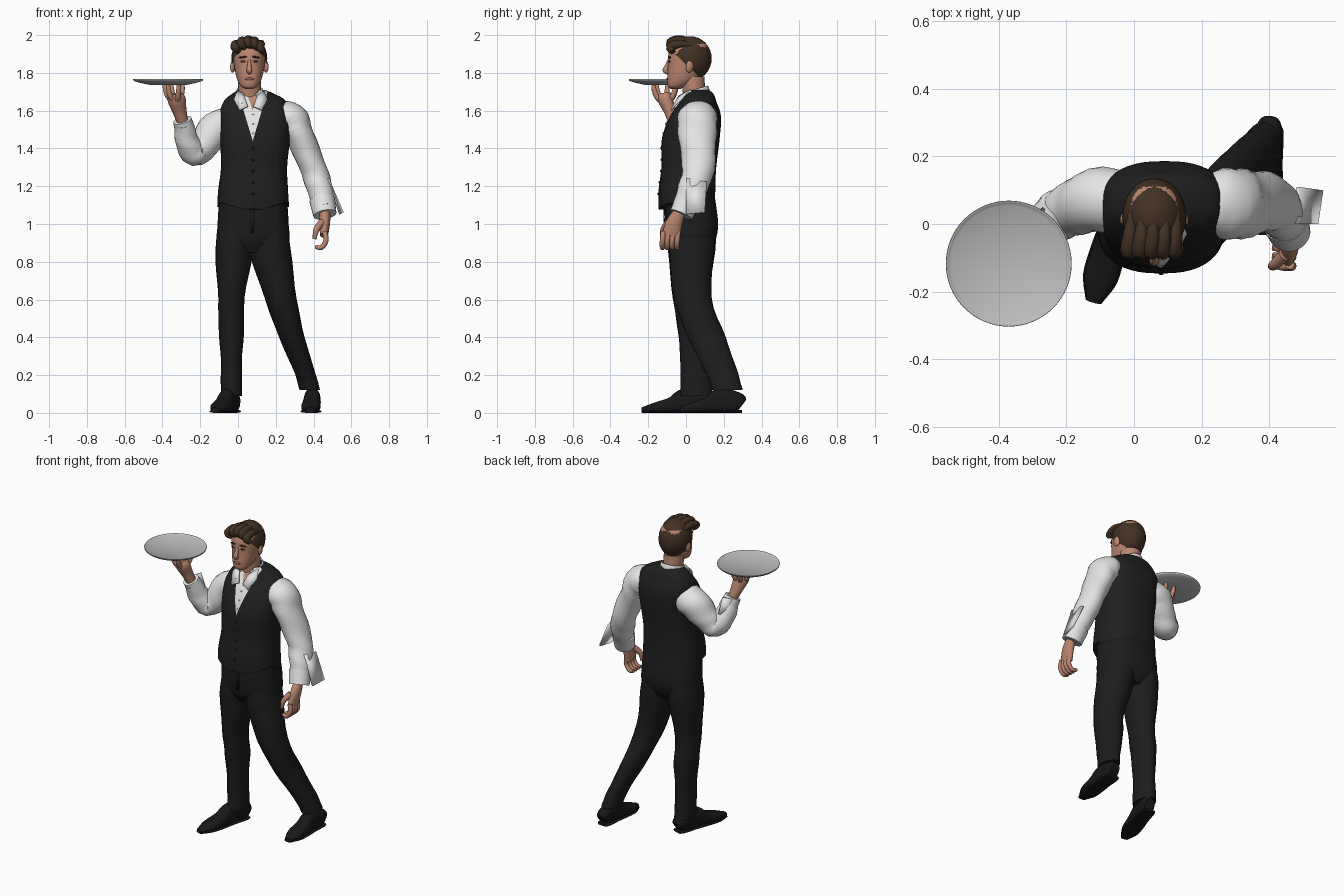
import bpy, bmesh, math
from mathutils import Vector, Matrix, Euler

default = bpy.data.objects.get("Cube")
if default:
    bpy.data.objects.remove(default, do_unlink=True)

CM = 0.01  # all part sizes are given in hundredths of a unit
X, Y, Z = Vector((1, 0, 0)), Vector((0, 1, 0)), Vector((0, 0, 1))


def material(name, *rgb):
    mat = bpy.data.materials.new(name)
    mat.use_nodes = True
    mat.diffuse_color = (*rgb, 1)
    bsdf = next(n for n in mat.node_tree.nodes if n.type == 'BSDF_PRINCIPLED')
    bsdf.inputs["Base Color"].default_value = (*rgb, 1)
    return mat


white = material("white shirt", .78, .78, .79)
black = material("black vest", .014, .014, .015)
charcoal = material("charcoal trousers", .012, .012, .013)
leather = material("black leather", .009, .009, .009)
skin = material("skin", .5, .24, .16)
brown = material("brown hair", .055, .03, .017)
metal = material("tray metal", .5, .5, .5)
rose = material("lips", .36, .14, .1)
dark = material("dark eyes", .06, .035, .03)


def finish(name, bm, *mats, angle=50):
    """Turn a bmesh into a smooth-shaded object."""
    bmesh.ops.recalc_face_normals(bm, faces=bm.faces)
    mesh = bpy.data.meshes.new(name)
    bm.to_mesh(mesh)
    bm.free()
    for mat in mats:
        mesh.materials.append(mat)
    for poly in mesh.polygons:
        poly.use_smooth = True
    mesh.set_sharp_from_angle(angle=math.radians(angle))
    obj = bpy.data.objects.new(name, mesh)
    bpy.context.collection.objects.link(obj)
    return obj


def smooth_path(stations, steps):
    """Catmull-Rom interpolation of stations of any dimension."""
    p = [Vector(s) for s in stations]
    p = [p[0] * 2 - p[1]] + p + [p[-1] * 2 - p[-2]]
    out = []
    for a, b, c, d in zip(p, p[1:], p[2:], p[3:]):
        for k in range(steps):
            t = k / steps
            out.append((b * 2 + (c - a) * t + (a * 2 - b * 5 + c * 4 - d) * t * t
                        + (b * 3 - a - c * 3 + d) * t ** 3) / 2)
    return out + [p[-2]]


def loft_mesh(stations, ref=None, sides=24, steps=4, square=2, folds=0):
    """Loft ellipses (x, y, z, a, b); level rings, or across the path if ref is set."""
    bm = bmesh.new()
    path = smooth_path(stations, steps)
    rings = []
    for i, s in enumerate(path):
        u, v = X, Y
        if ref:
            tangent = (path[min(i + 1, len(path) - 1)] - path[max(i - 1, 0)]).to_3d()
            u = ref.cross(tangent).normalized()
            v = tangent.cross(u).normalized()
        ring = []
        for k in range(sides):
            ang = math.tau * k / sides
            c, d = math.cos(ang), math.sin(ang)
            crease = 1 + folds * math.sin(i * 1.5 + 2 * ang)
            c = math.copysign(abs(c) ** (2 / square), c) * max(s[3], .05) * crease
            d = math.copysign(abs(d) ** (2 / square), d) * max(s[4], .05) * crease
            ring.append(bm.verts.new((s.to_3d() + u * c + v * d) * CM))
        rings.append(ring)
    for lower, upper in zip(rings, rings[1:]):
        for k in range(sides):
            n = (k + 1) % sides
            bm.faces.new((lower[k], lower[n], upper[n], upper[k]))
    bm.faces.new(rings[0])
    bm.faces.new(rings[-1])
    return bm


def loft(name, stations, mat, **options):
    return finish(name, loft_mesh(stations, **options), mat)


def tube(name, points, radii, mat, **options):
    return loft(name, [(*p, r, r) for p, r in zip(points, radii)], mat, **options)


def ball_mesh(loc, size, rot=(0, 0, 0)):
    bm = bmesh.new()
    matrix = Matrix.LocRotScale(Vector(loc) * CM, Euler(rot), Vector(size) * CM)
    bmesh.ops.create_uvsphere(bm, u_segments=24, v_segments=16, radius=1, matrix=matrix)
    return bm


def ball(name, loc, size, mat, rot=(0, 0, 0)):
    return finish(name, ball_mesh(loc, size, rot), mat)


def plate(name, corners, mat, thickness=.006):
    bm = bmesh.new()
    bm.faces.new([bm.verts.new(Vector(c) * CM) for c in corners])
    obj = finish(name, bm, mat)
    obj.modifiers.new("thickness", 'SOLIDIFY').thickness = thickness
    return obj


def front(obj, x, z):
    """Point on the front surface of an object."""
    bpy.context.view_layer.update()
    hit, place, _, _ = obj.ray_cast(Vector((x * CM, -1, z * CM)), Y)
    return (x, place.y / CM if hit else -9, z)


# Vest torso, with the shirt and throat cut into the front as two V shapes
bm = loft_mesh([(8, .5, 109, 19, 15), (8, .5, 118, 18.5, 15), (8.5, 1.5, 130, 17.5, 14.5),
                (9, 2.5, 145, 18.5, 15.3), (9, 5, 157, 19, 13.5), (9, 6.5, 165, 16.5, 9.5),
                (8, 7, 169, 11, 7.5), (7, 6, 171, 7, 6)], sides=48, square=2.5)
mid = .078
for v in bm.verts:
    if v.co.z < 1.1:
        v.co.z = 1.075 + abs(abs(v.co.x - mid) - .04) * .3 if v.co.y < 0 else 1.09
cuts = [(1.44, .3), (1.6, .35)]
for apex, slope in cuts:
    for side in (-1, 1):
        faces = [f for f in bm.faces if f.calc_center_median().y < .03]
        geom = faces + list({e for f in faces for e in f.edges} | {v for f in faces for v in f.verts})
        bmesh.ops.bisect_plane(bm, geom=geom, plane_co=(mid, 0, apex), plane_no=(1, 0, side * slope))
for f in bm.faces:
    c = f.calc_center_median()
    if c.y < .03:
        f.material_index = sum(abs(c.x - mid) < (c.z - apex) * slope for apex, slope in cuts)
vest = finish("vest", bm, black, white, skin)
for i in range(5):
    ball("vest_button", front(vest, 8, 140 - 6 * i), (.8, .5, .8), leather)
for i in range(3):
    ball("shirt_button", front(vest, 8, 158 - 5 * i), (.5, .3, .5), white)
for x in (-3, 19):
    outer, inner = front(vest, x - 4, 124), front(vest, x + 4, 124)
    plate("vest_pocket", [(p[0], p[1] - .2, p[2] + h) for p, h in
                          ((outer, 0), (inner, 0), (inner, -2), (outer, -2))], black)

# Trousers: hips and two legs
loft("hips", [(8, 2, 113, 18, 13.5), (8, 3, 100, 18.8, 14), (8, 3, 91, 18.5, 12.5),
              (7, 3, 85, 10, 9)], charcoal, sides=32, square=2.4)
loft("right_leg", [(-1, 3, 103, 9, 12), (-2, 3, 86, 10, 12.5), (-3.5, 2.5, 61, 7, 9.5),
                   (-3.5, 4.5, 45, 6.8, 9), (-3.5, 5, 28, 5.6, 8), (-3.5, 5.5, 9, 5.7, 8.5)],
     charcoal, folds=.015)
loft("left_leg", [(16, 3, 103, 10, 12), (17, 3, 86, 11, 12), (22.5, 3.5, 61, 8.5, 10),
                  (28.5, 11, 40, 6.8, 10), (35.5, 19, 21, 5.5, 8.5), (38, 22, 12, 5.5, 8)],
     charcoal, folds=.015)
plate("trouser_fly", [(7, -11.4, 108), (8.5, -11.4, 108), (8.5, -11, 95), (7, -11, 95)], charcoal)


# Shoes: one profile from heel to toe, on a flat sole
def shoe(name, heel, toe):
    heel, toe = Vector((*heel, 0)), Vector((*toe, 0))
    profile = [(0, 3, 8), (.08, 4, 11), (.35, 4.2, 13), (.55, 4.8, 8.5), (.8, 4.8, 5.5), (1, 2, 3)]
    for part, grow, top in (("upper", 0, 1), ("sole", .4, .18)):
        stations = []
        for t, width, height in profile:
            p = heel.lerp(toe, t)
            half = (height * top if part == "upper" else 1.6) / 2
            stations.append((p.x, p.y, half, width + grow, half))
        loft(name + "_" + part, stations, leather, ref=Z, square=2.6)


shoe("right_shoe", (-2, 12), (-12, -23))
shoe("left_shoe", (40, 29.5), (38, -3))

# Sleeves and cuffs
loft("left_sleeve", [(21, 6, 158, 7, 9), (28, 6, 155.5, 9, 10.5), (33, 6, 146, 7.5, 10),
                     (40, 6.5, 129, 7, 8.5), (43.5, 3, 118, 6.8, 7.5), (46, -1.5, 108, 5.2, 6)],
     white, ref=Y, folds=.035)
loft("right_sleeve", [(-2, 7, 154, 8, 9), (-11, 7, 150.5, 9.5, 9.5), (-18, 4.5, 142, 8, 8),
                      (-23, 2, 137.5, 7, 7.5), (-27, -2, 144, 6.3, 6.5), (-29, -6, 153, 4.6, 5)],
     white, ref=Y, folds=.035)
tube("left_cuff", [(44.5, 1, 113), (46, -2.5, 105)], (6.8, 6.2), white, ref=Y)
tube("right_cuff", [(-27.5, -3.5, 148), (-29.5, -6.5, 155)], (5.6, 5), white, ref=Y)
plate("left_cuff_flap", [(48, 11, 122), (55, 10, 106), (53.5, 0, 105), (47.5, 0, 124)], white, .01)
plate("right_cuff_flap", [(-32, 0, 145), (-27, 5, 147), (-28, 2, 157), (-33, -3, 155)], white, .01)

# Left hand, hanging with curled fingers
loft("left_palm", [(46, -3, 107, 2.8, 3), (46, -6, 101, 2.8, 4.3), (45.5, -8, 94, 2.2, 4.8)],
     skin, ref=Y)
for i in range(4):
    y = -12 + 2.6 * i
    tube("left_finger", [(46, y, 96), (46.5, y - .5, 91), (44, y - .5, 87.5), (41, y, 88)],
         (1.4, 1.4, 1.3, 1), skin, ref=Y, sides=12)
tube("left_thumb", [(44.5, -9, 101), (41.5, -12, 97), (40.5, -12.5, 92)], (2, 1.6, 1), skin,
     ref=Y, sides=12)

# Right hand, fingers spread beneath the tray
loft("right_palm", [(-29, -6, 153, 2.8, 3), (-31, -8.5, 160, 3.8, 3.3), (-32.5, -11, 166, 4.8, 4),
                    (-33, -11.5, 169, 3.5, 3.5)], skin, ref=Y)
for i in range(5):
    ang = math.radians(60 + 55 * i)
    c, s = math.cos(ang), math.sin(ang)
    tube("right_finger", [(-32.5 + r * c, -11 + r * s, z) for r, z in
                          ((2, 165), (4.5, 167.5), (6, 171), (6.5, 174))],
         (1.6, 1.5, 1.3, 1), skin, ref=Y if abs(s) < .8 else X, sides=12)

# Tray: shallow dish with a raised rim
loft("tray", [(-37, -11.7, z, r, r) for z, r in
              ((173.5, 9), (174.3, 13), (175.6, 17.8), (176.6, 18.6), (176.7, 18.2), (176, 17.2))],
     metal, sides=64, steps=2)

# Neck and shirt collar
tube("neck", [(6.5, 6, 160), (6.3, 4.5, 168), (6, 3.5, 178)], (6.3, 6, 6.2), skin)
bm = loft_mesh([(6.8, 6, 164, 9, 8), (6.5, 5, 168, 7.7, 7.6), (6.3, 4.5, 171, 7, 7.2)])
for v in bm.verts:
    v.co.z += (v.co.y - .04) * .3
opening = [f for f in bm.faces if len(f.verts) > 4 or
           (f.calc_center_median().y < 0 and abs(f.calc_center_median().x - .065) < .035)]
bmesh.ops.delete(bm, geom=opening, context='FACES')
finish("collar", bm, white).modifiers.new("thickness", 'SOLIDIFY').thickness = .008
for side in (-1, 1):
    plate("collar_point", [(6.7 + side * x, y, z) for x, y, z in
                           ((7, 2, 171), (3.5, -4, 168), (1.5, -7, 162.5), (6, -8.3, 160.5),
                            (9, -3, 166))], white, .008)

# Head and face
head = loft("head", [(6, -5.5, 171.5, 2, 2.5), (6, -4.5, 173, 4.5, 5), (6, -1.5, 177, 6.6, 8.3),
                     (6, .8, 183, 7.9, 10.3), (6, 1.5, 190, 8.4, 10.8), (6, 2, 195, 7.2, 9),
                     (6, 2, 198, 3, 4)], skin, sides=32, square=2.2)
tube("nose", [(6, -8.4, 188), (6, -9.8, 184.5), (6, -10.9, 181.4), (6, -9.4, 180)],
     (.8, 1, 1.5, 1), skin, ref=Y, sides=12)
ball("lips", front(head, 6, 176.8), (2.5, .6, .7), rose)
for side in (-1, 1):
    ball("ear", (6 + side * 8.7, 2, 183.5), (1.3, 2.2, 3.4), skin, (-.2, 0, side * .4))
    ball("brow", front(head, 6 + side * 3.5, 188.3), (2.3, .6, .5), brown, (0, side * .12, side * .3))
    ball("eye", front(head, 6 + side * 3.4, 186), (1.4, .4, .55), dark, (0, 0, side * .3))

# Hair: a cap trimmed along the hairline, with swept locks on top
bm = ball_mesh((6, 2.2, 187.6), (9.5, 11.4, 11.8))
bmesh.ops.bisect_plane(bm, geom=bm.verts[:] + bm.edges[:] + bm.faces[:],
                       plane_co=(0, 0, 1.845), plane_no=(0, .93, 1), clear_inner=True)
finish("hair_cap", bm, brown)
for i in range(-2, 3):
    x, drop = 6 + 3.3 * i, .6 * i * i
    tube("hair_lock", [(x + 1, -7, 193.5 - drop), (x - 1, -8.2, 196 - drop),
                       (x - .5, -3.5, 197.7 - drop), (x, 4, 197 - drop)],
         (1.5, 2.4, 2.2, 1), brown, ref=X, sides=12)
